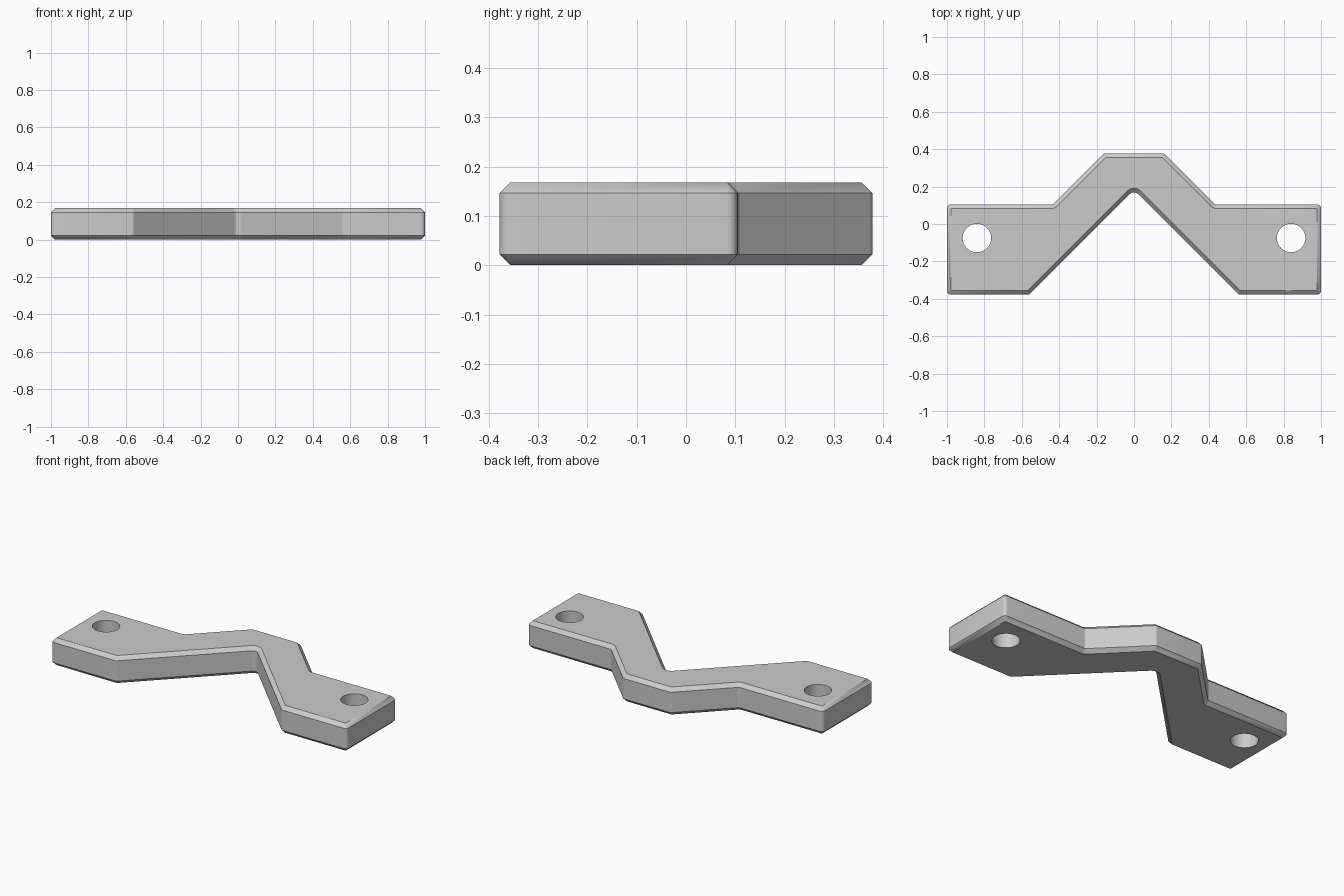
import bpy, bmesh, math
from mathutils import Vector

cube = bpy.data.objects.get("Cube")
if cube:
    bpy.data.objects.remove(cube, do_unlink=True)

HEIGHT = 0.168
CHAMFER = 0.022
STEPS = 6

# Right half of the outline (x, y, fillet radius), counter-clockwise from the notch apex
half = [(0, 0.182, 0.03), (0.56, -0.378, 0.022), (1, -0.378, 0.022), (1, 0.105, 0.022),
        (0.433, 0.105, 0.02), (0.16, 0.378, 0.022)]
outline = half + [(-x, y, r) for x, y, r in reversed(half[1:])]

grey = bpy.data.materials.new("light_grey")
grey.use_nodes = True
colour = (0.6, 0.6, 0.6, 1)
grey.diffuse_color = colour
grey.node_tree.nodes["Principled BSDF"].inputs["Base Color"].default_value = colour


def filleted_loop(inset):
    """Outline moved inwards by inset, with its corners rounded."""
    points = []
    count = len(outline)
    for i, (x, y, r) in enumerate(outline):
        here = Vector((x, y))
        before = (here - Vector(outline[i - 1][:2])).normalized()
        after = (Vector(outline[(i + 1) % count][:2]) - here).normalized()
        n0 = Vector((before.y, -before.x))
        n1 = Vector((after.y, -after.x))
        signed = r if before.cross(after) > 0 else -r
        centre = here - (n0 + n1) / (1 + n0.dot(n1)) * signed
        for k in range(STEPS + 1):
            normal = n0.slerp(n1, k / STEPS)
            points.append(centre + normal * (signed - inset))
    return points


# Bracket body: stacked outline rings with chamfered top and bottom rims
bm = bmesh.new()
levels = [(0, CHAMFER), (CHAMFER, 0), (HEIGHT - CHAMFER, 0), (HEIGHT, CHAMFER)]
rings = [[bm.verts.new((p.x, p.y, z)) for p in filleted_loop(inset)] for z, inset in levels]
for low, high in zip(rings, rings[1:]):
    for i in range(len(low)):
        j = (i + 1) % len(low)
        bm.faces.new((low[i], low[j], high[j], high[i]))
bm.faces.new(rings[-1])
bm.faces.new(list(reversed(rings[0])))
bmesh.ops.remove_doubles(bm, verts=bm.verts, dist=0.0002)
bmesh.ops.recalc_face_normals(bm, faces=bm.faces)
mesh = bpy.data.meshes.new("angled_bracket")
bm.to_mesh(mesh)
bm.free()
mesh.materials.append(grey)
bracket = bpy.data.objects.new("angled_bracket", mesh)
bpy.context.collection.objects.link(bracket)

# Bolt holes through both end plates
for side in (-1, 1):
    bpy.ops.mesh.primitive_cylinder_add(vertices=64, radius=0.076, depth=0.5,
                                        location=(side * 0.84, -0.075, HEIGHT / 2))
    cutter = bpy.context.object
    cutter.name = "hole_cutter"
    cutter.hide_render = True
    cutter.data.materials.append(grey)
    bpy.ops.object.select_all(action='DESELECT')
    bracket.select_set(True)
    bpy.context.view_layer.objects.active = bracket
    cut = bracket.modifiers.new("bolt_hole", 'BOOLEAN')
    cut.operation = 'DIFFERENCE'
    cut.solver = 'EXACT'
    cut.object = cutter
    bpy.ops.object.modifier_apply(modifier=cut.name)
    bpy.data.objects.remove(cutter, do_unlink=True)

bpy.ops.object.shade_smooth_by_angle(angle=math.radians(30))
